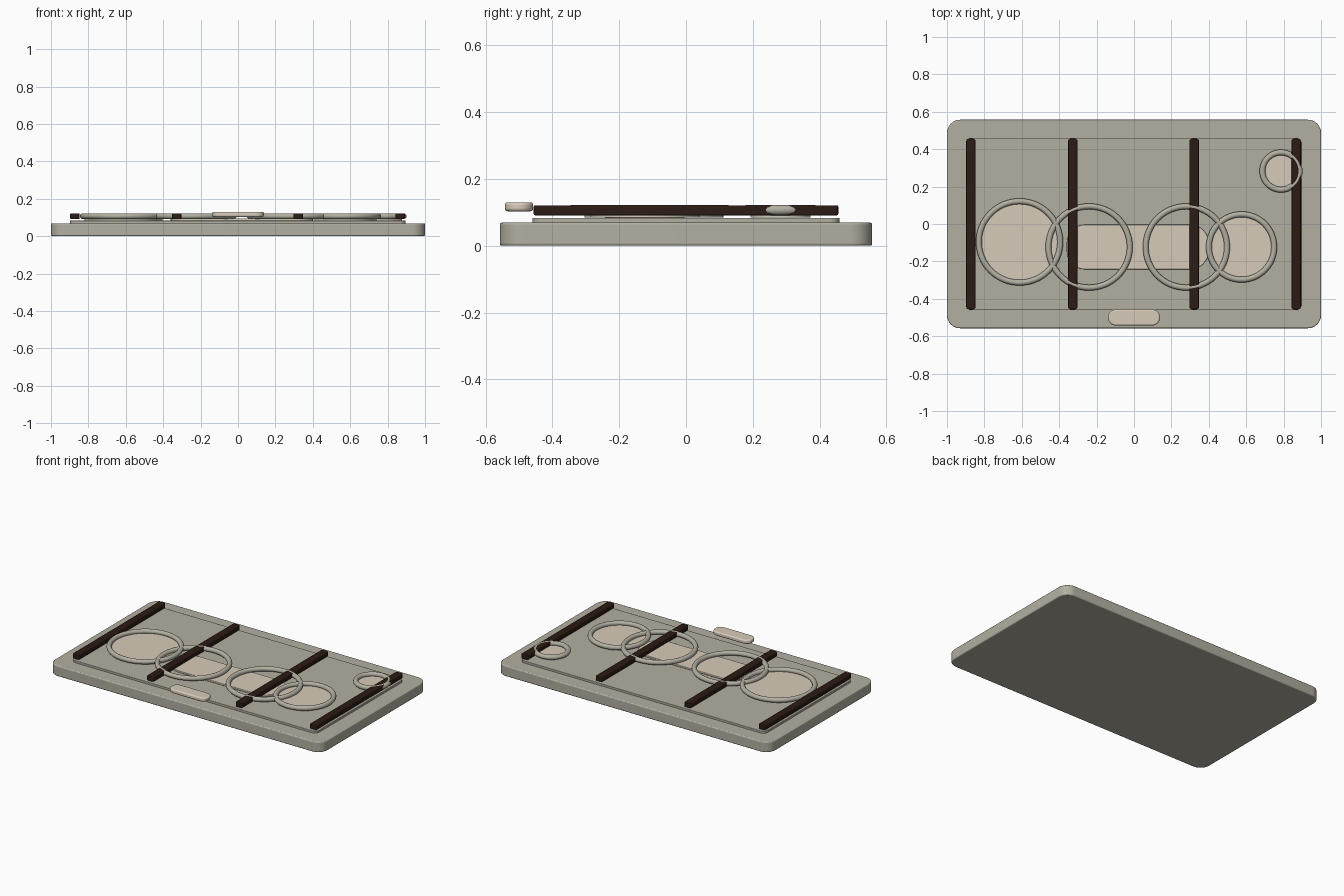
import bpy, bmesh, math

if "Cube" in bpy.data.objects:
    bpy.data.objects.remove(bpy.data.objects["Cube"])


def material(name, rgb):
    m = bpy.data.materials.new(name)
    m.diffuse_color = (*rgb, 1)
    m.use_nodes = True
    m.node_tree.nodes["Principled BSDF"].inputs["Base Color"].default_value = m.diffuse_color
    return m


STONE = material("warm_grey", (0.45, 0.43, 0.36))
CREAM = material("cream", (0.68, 0.60, 0.49))
DARK = material("dark_brown", (0.025, 0.011, 0.007))


def finish(obj, mat, bevel=0):
    obj.data.materials.append(mat)
    if bevel:
        b = obj.modifiers.new("soft_edges", 'BEVEL')
        b.width, b.segments = bevel, 3
        b.limit_method, b.angle_limit = 'ANGLE', math.radians(50)
    bpy.ops.object.select_all(action='DESELECT')
    obj.select_set(True)
    bpy.context.view_layer.objects.active = obj
    bpy.ops.object.shade_smooth_by_angle(angle=math.radians(35))
    return obj


def slab(name, x, y, w, d, z0, z1, corner, mat, bevel=0, steps=8):
    """Rounded rectangle in plan, extruded from z0 to z1."""
    bm = bmesh.new()
    pts = []
    for k, (sx, sy) in enumerate(((1, 1), (-1, 1), (-1, -1), (1, -1))):
        for i in range(steps + 1):
            a = math.pi / 2 * (k + i / steps)
            pts.append(bm.verts.new((x + sx * (w / 2 - corner) + corner * math.cos(a),
                                     y + sy * (d / 2 - corner) + corner * math.sin(a), z0)))
    face = bm.faces.new(pts)
    ext = bmesh.ops.extrude_face_region(bm, geom=[face])
    for v in ext['geom']:
        if isinstance(v, bmesh.types.BMVert):
            v.co.z = z1
    bmesh.ops.recalc_face_normals(bm, faces=bm.faces)
    mesh = bpy.data.meshes.new(name)
    bm.to_mesh(mesh)
    bm.free()
    obj = bpy.data.objects.new(name, mesh)
    bpy.context.collection.objects.link(obj)
    return finish(obj, mat, bevel)


def ring(name, x, y, outer, tube=0.0155, z=0.107):
    bpy.ops.mesh.primitive_torus_add(location=(x, y, z), major_radius=outer - tube,
                                     minor_radius=tube, major_segments=64, minor_segments=14)
    bpy.context.object.name = name
    finish(bpy.context.object, STONE)


def disc(name, x, y, r, z0=0.085, z1=0.099):
    bpy.ops.mesh.primitive_cylinder_add(vertices=64, radius=r, depth=z1 - z0,
                                        location=(x, y, (z0 + z1) / 2))
    bpy.context.object.name = name
    finish(bpy.context.object, CREAM)


# Tray base and raised panel
slab("tray_base", 0, 0, 2, 1.115, 0, 0.069, 0.07, STONE, 0.006)
slab("raised_panel", -0.002, 0, 1.795, 0.92, 0.066, 0.083, 0.03, STONE, 0.003)

# Cross bars
for i, x in enumerate((-0.872, -0.327, 0.322, 0.867)):
    slab(f"cross_bar_{i + 1}", x, 0, 0.05, 0.912, 0.091, 0.121, 0.012, DARK, 0.004, 4)

# Flat inlay and front tab
slab("oblong_inlay", 0.02, -0.123, 0.76, 0.24, 0.083, 0.095, 0.1, CREAM, 0.003)
slab("front_tab", 0, -0.5, 0.276, 0.085, 0.103, 0.13, 0.04, CREAM, 0.008)

# Rings, some with discs inside
for i, (x, y, r, filled) in enumerate((
        (-0.612, -0.096, 0.233, True), (-0.24, -0.123, 0.233, False),
        (0.28, -0.123, 0.233, False), (0.575, -0.123, 0.19, True),
        (0.786, 0.283, 0.115, True))):
    ring(f"ring_{i + 1}", x, y, r)
    if filled:
        disc(f"disc_{i + 1}", x, y, r - 0.025)
